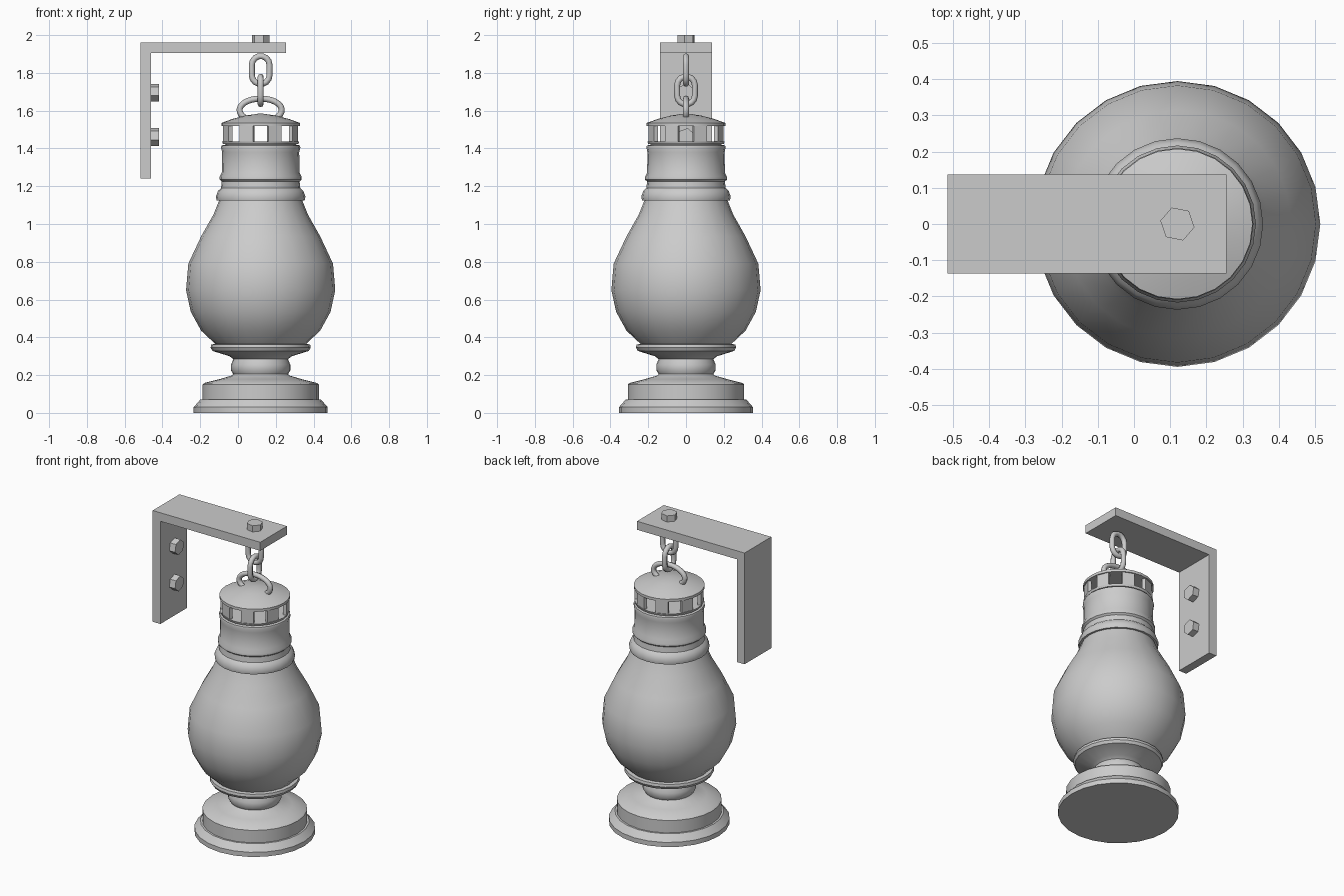
import bpy, bmesh
from math import pi, sin, cos, radians
from mathutils import Matrix, Vector

if "Cube" in bpy.data.objects:
    bpy.data.objects.remove(bpy.data.objects["Cube"])

AX = 0.12  # lantern axis


def finish(name, bm, smooth=None):
    bmesh.ops.recalc_face_normals(bm, faces=bm.faces)
    me = bpy.data.meshes.new(name)
    bm.to_mesh(me)
    bm.free()
    ob = bpy.data.objects.new(name, me)
    bpy.context.collection.objects.link(ob)
    if smooth:
        bpy.ops.object.select_all(action='DESELECT')
        ob.select_set(True)
        bpy.context.view_layer.objects.active = ob
        bpy.ops.object.shade_smooth_by_angle(angle=radians(smooth))
    return ob


def lathe(name, profile, sides=24):
    bm = bmesh.new()
    rings = []
    for r, z in profile:
        if r == 0:
            rings.append([bm.verts.new((AX, 0, z))] * sides)
        else:
            rings.append([bm.verts.new((AX + r * cos(2 * pi * i / sides), r * sin(2 * pi * i / sides), z))
                          for i in range(sides)])
    for a, b in zip(rings, rings[1:]):
        for i in range(sides):
            j = (i + 1) % sides
            bm.faces.new(list(dict.fromkeys((a[i], a[j], b[j], b[i]))))
    return finish(name, bm, 32)


def add_box(bm, size, matrix):
    bmesh.ops.create_cube(bm, size=1, matrix=matrix @ Matrix.Diagonal((*size, 1)))


def tube(name, points, radius, normal, closed):
    # sweep a round section along a planar path
    bm = bmesh.new()
    n, k = len(points), 8
    normal = Vector(normal)
    rings = []
    for i, p in enumerate(points):
        if closed:
            t = points[(i + 1) % n] - points[i - 1]
        else:
            t = points[min(i + 1, n - 1)] - points[max(i - 1, 0)]
        side = t.normalized().cross(normal)
        rings.append([bm.verts.new(p + radius * (cos(2 * pi * j / k) * side + sin(2 * pi * j / k) * normal))
                      for j in range(k)])
    for i in range(n if closed else n - 1):
        a, b = rings[i], rings[(i + 1) % n]
        for j in range(k):
            m = (j + 1) % k
            bm.faces.new((a[j], a[m], b[m], b[j]))
    if not closed:
        bm.faces.new(rings[0])
        bm.faces.new(rings[-1])
    return finish(name, bm, 60)


def chain_link(name, z, across):
    # stadium-shaped link
    u, r, half = Vector(across), 0.047, 0.027
    pts = []
    for i in range(16):
        a = pi * (i if i < 8 else i - 1) / 7 if i < 8 else pi + pi * (i - 8) / 7
        pts.append(Vector((AX, 0, z + (half if i < 8 else -half) + r * sin(a))) + u * r * cos(a))
    normal = u.cross(Vector((0, 0, 1)))
    return tube(name, pts, 0.016, normal, True)


def bolt(name, matrix):
    bm = bmesh.new()
    bmesh.ops.create_cone(bm, cap_ends=True, segments=6, radius1=0.048, radius2=0.048, depth=0.042,
                          matrix=matrix @ Matrix.Rotation(radians(19), 4, 'Z'))
    return finish(name, bm)


# wall bracket, an extruded L
bm = bmesh.new()
outline = [(-0.515, 1.24), (-0.46, 1.24), (-0.46, 1.905), (0.255, 1.905), (0.255, 1.96), (-0.515, 1.96)]
face = bm.faces.new([bm.verts.new((x, -0.137, z)) for x, z in outline])
ext = bmesh.ops.extrude_face_region(bm, geom=[face], use_keep_orig=True)
bmesh.ops.translate(bm, vec=(0, 0.274, 0), verts=[v for v in ext['geom'] if isinstance(v, bmesh.types.BMVert)])
finish("wall_bracket", bm)

# bracket bolts
bolt("top_bolt", Matrix.Translation((AX, 0, 1.979)))
for i, z in enumerate((1.695, 1.46)):
    bolt(f"wall_bolt_{i + 1}", Matrix.Translation((-0.44, 0, z)) @ Matrix.Rotation(pi / 2, 4, 'Y'))

# chain and handle
chain_link("upper_chain_link", 1.815, (1, 0, 0))
chain_link("lower_chain_link", 1.707, (0, 1, 0))
arc = [radians(-52 + 284 * i / 20) for i in range(21)]
tube("handle", [Vector((AX + 0.112 * cos(a), 0, 1.603 + 0.061 * sin(a))) for a in arc], 0.016, (0, 1, 0), False)

# base, foot and lower collar
lathe("base", [(0, 0), (0.355, 0), (0.355, 0.03), (0.32, 0.07), (0.308, 0.07), (0.308, 0.15), (0.3, 0.158),
               (0.22, 0.178), (0.155, 0.197), (0.145, 0.205), (0.157, 0.225), (0.157, 0.255), (0.145, 0.285),
               (0.165, 0.3), (0.255, 0.328), (0.265, 0.345), (0.262, 0.362), (0.235, 0.366), (0, 0.366)])

# glass bulb
lathe("glass_bulb", [(0, 0.36), (0.235, 0.36), (0.315, 0.435), (0.37, 0.535), (0.395, 0.65), (0.383, 0.79),
                     (0.315, 0.935), (0.25, 1.05), (0.218, 1.13), (0, 1.13)])

# neck with two rings
lathe("neck", [(0, 1.125), (0.233, 1.125), (0.237, 1.145), (0.226, 1.175), (0.21, 1.19), (0.206, 1.225),
               (0.217, 1.235), (0.217, 1.25), (0.206, 1.272), (0.204, 1.38), (0.21, 1.405), (0.207, 1.416),
               (0.187, 1.42), (0.187, 1.432), (0, 1.432)])

# vented cap: floor, pillars and domed lid
lathe("cap_floor", [(0, 1.424), (0.2, 1.424), (0.205, 1.438), (0, 1.438)])
lathe("cap_lid", [(0, 1.518), (0.208, 1.518), (0.208, 1.535), (0.15, 1.556), (0.08, 1.574), (0, 1.586)])
bm = bmesh.new()
for i in range(8):
    m = Matrix.Translation((AX, 0, 1.478)) @ Matrix.Rotation(radians(22.5 + 45 * i), 4, 'Z')
    add_box(bm, (0.022, 0.075, 0.085), m @ Matrix.Translation((0.188, 0, 0)))
finish("cap_pillars", bm)
